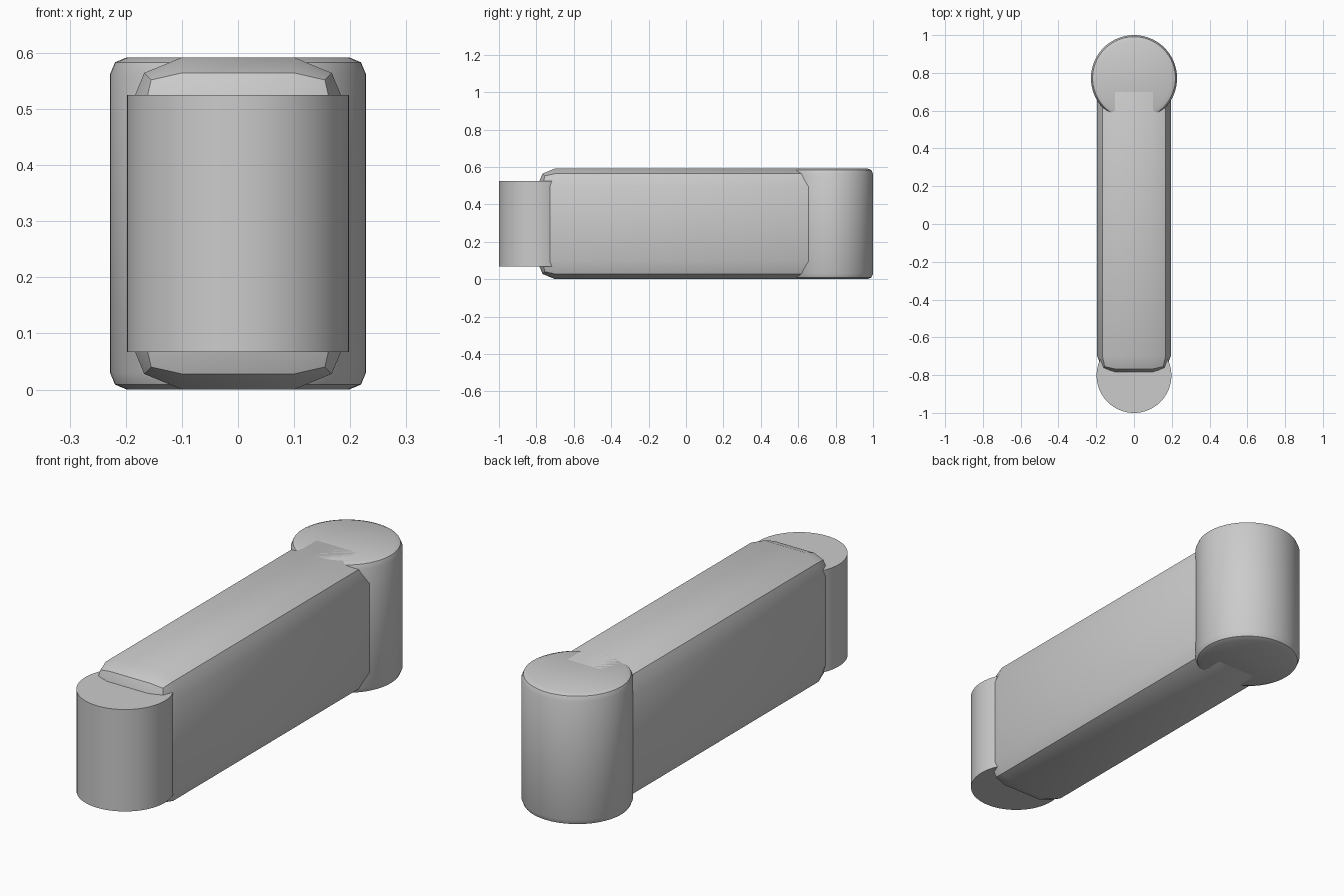
import bpy
import math

if "Cube" in bpy.data.objects:
    bpy.data.objects.remove(bpy.data.objects["Cube"], do_unlink=True)

HEIGHT = 0.592
MID = HEIGHT / 2

grey = bpy.data.materials.new("plain grey")
grey.use_nodes = True
grey.diffuse_color = (0.6, 0.6, 0.6, 1)
grey.node_tree.nodes["Principled BSDF"].inputs["Base Color"].default_value = (0.6, 0.6, 0.6, 1)


def finish(name, bevel=0):
    """Name the active part, round its edges and smooth its shallow angles."""
    obj = bpy.context.object
    obj.name = name
    obj.data.materials.append(grey)
    if bevel:
        mod = obj.modifiers.new("rounded edges", "BEVEL")
        mod.width = bevel
        mod.segments = 2
        mod.limit_method = "ANGLE"
        mod.angle_limit = math.radians(40)
        bpy.ops.object.modifier_apply(modifier=mod.name)
    bpy.ops.object.shade_smooth_by_angle(angle=math.radians(30))


def cylinder(name, radius, depth, y, bevel=0):
    bpy.ops.mesh.primitive_cylinder_add(vertices=64, radius=radius, depth=depth,
                                        location=(0, y, MID))
    finish(name, bevel)


# Long arm with rounded edges
bpy.ops.mesh.primitive_cube_add(size=1, location=(0, 0, MID))
bpy.context.object.scale = (0.39, 1.59, HEIGHT)
bpy.ops.object.transform_apply(location=False, rotation=False, scale=True)
finish("arm", 0.095)

# Rounded hub at the back, plain pivot at the front
cylinder("back_hub", 0.228, HEIGHT, 0.772, 0.03)
cylinder("front_pivot", 0.198, 0.458, -0.802)
